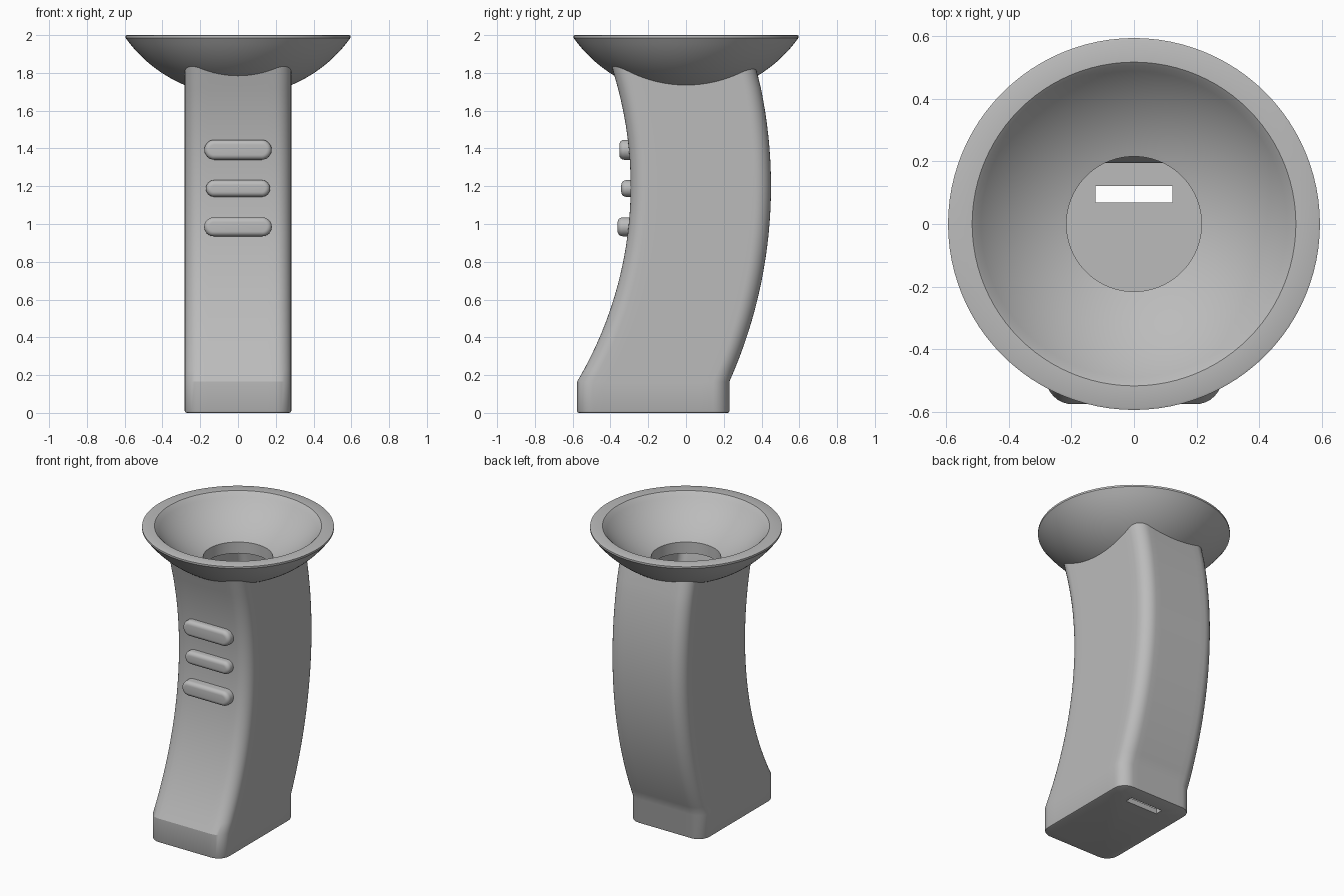
import bpy, bmesh, math

old = bpy.data.objects.get("Cube")
if old:
    bpy.data.objects.remove(old, do_unlink=True)

grey = bpy.data.materials.new("plain grey")
grey.use_nodes = True
COLOUR = (0.5, 0.5, 0.5, 1)
grey.diffuse_color = COLOUR
grey.node_tree.nodes["Principled BSDF"].inputs["Base Color"].default_value = COLOUR


def add_object(name, bm, angle=25):
    bmesh.ops.recalc_face_normals(bm, faces=bm.faces)
    mesh = bpy.data.meshes.new(name)
    bm.to_mesh(mesh)
    bm.free()
    mesh.materials.append(grey)
    obj = bpy.data.objects.new(name, mesh)
    bpy.context.collection.objects.link(obj)
    smooth(obj, angle)
    return obj


def smooth(obj, angle):
    bpy.ops.object.select_all(action="DESELECT")
    obj.select_set(True)
    bpy.context.view_layer.objects.active = obj
    bpy.ops.object.shade_smooth_by_angle(angle=math.radians(angle))


def loft(rings, cyclic=False):
    """Skin a list of equal-sized point rings, capped or joined end to start."""
    bm = bmesh.new()
    loops = [[bm.verts.new(p) for p in ring] for ring in rings]
    pairs = list(zip(loops, loops[1:]))
    if cyclic:
        pairs.append((loops[-1], loops[0]))
    else:
        bm.faces.new(loops[0])
        bm.faces.new(loops[-1])
    n = len(loops[0])
    for a, b in pairs:
        for i in range(n):
            j = (i + 1) % n
            bm.faces.new((a[i], a[j], b[j], b[i]))
    return bm


# Bowl: two concentric spherical surfaces with a flat rim and a central hole
CENTRE_Z, R_OUT, R_IN, HOLE = 2.411, 0.732, 0.659, 0.216


def sphere_z(r, radius):
    return CENTRE_Z - math.sqrt(radius ** 2 - r ** 2)


def arc(r0, r1, radius, steps=16):
    radii = [r0 + (r1 - r0) * i / steps for i in range(steps + 1)]
    return [(r, sphere_z(r, radius)) for r in radii]


profile = arc(HOLE, 0.508, R_IN) + [(0.518, 2.0), (0.588, 2.0), (0.595, 1.997)]
profile += arc(0.595, HOLE, R_OUT)
SIDES = 96
bowl_rings = [[(r * math.cos(math.tau * k / SIDES), r * math.sin(math.tau * k / SIDES), z)
               for k in range(SIDES)] for r, z in profile]
add_object("bowl", loft(bowl_rings, cyclic=True))


# Handle: hollow curved grip with a rounded rectangular section
BASE_TOP, BULGE_Z, WALL = 0.165, 1.2, 0.035


def bend(z, radius):
    d = max(z, BASE_TOP) - BULGE_Z
    return radius - math.sqrt(radius ** 2 - d ** 2)


def front_y(z):
    return -0.293 - bend(z, 2.03)


def back_y(z):
    return 0.45 - bend(z, 2.54)


def section(z, inset, radius=0.085):
    """Rounded rectangle at height z, with points along its straight sides."""
    hx = 0.282 - inset
    y0, y1 = front_y(z) + inset, back_y(z) - inset
    rad = max(radius - inset, 0.02)
    corners = [(hx - rad, y1 - rad), (rad - hx, y1 - rad),
               (rad - hx, y0 + rad), (hx - rad, y0 + rad)]
    pts = []
    for c, (cx, cy) in enumerate(corners):
        for i in range(9):
            a = math.pi / 2 * (c + i / 8)
            pts.append((cx + rad * math.cos(a), cy + rad * math.sin(a), z))
        nx, ny = corners[(c + 1) % 4]
        px, py, _ = pts[-1]
        for i in range(1, 10):
            pts.append((px + (nx - cx) * i / 10, py + (ny - cy) * i / 10, z))
    return pts


def top_ring(inset):
    """End the wall inside the thickness of the bowl."""
    ring = []
    for i, (x, y, z) in enumerate(section(1.8, inset)):
        z = sphere_z(math.hypot(x, y), 0.70)
        x, y, _ = section(z, inset)[i]
        ring.append((x, y, sphere_z(math.hypot(x, y), 0.70)))
    return ring


levels = [BASE_TOP + (1.72 - BASE_TOP) * i / 24 for i in range(25)]
outer = [section(0, 0.01), section(0.003, 0.003), section(0.01, 0)]
outer += [section(z, 0) for z in levels] + [top_ring(0)]
inner = [section(z, WALL) for z in [WALL] + levels] + [top_ring(WALL)]
handle = add_object("handle", loft(outer + inner[::-1]))

# Slot through the floor of the handle
bm = bmesh.new()
bmesh.ops.create_cube(bm, size=1)
bmesh.ops.scale(bm, vec=(0.245, 0.052, 0.2), verts=bm.verts)
bmesh.ops.translate(bm, vec=(0, 0.095, 0), verts=bm.verts)
cutter = add_object("slot_cutter", bm)
cutter.hide_render = True
cut = handle.modifiers.new("slot", "BOOLEAN")
cut.operation, cut.solver, cut.object = "DIFFERENCE", "EXACT", cutter
bpy.context.view_layer.update()
graph = bpy.context.evaluated_depsgraph_get()
cut_mesh = bpy.data.meshes.new_from_object(handle.evaluated_get(graph))
handle.modifiers.clear()
handle.data = cut_mesh
bpy.data.objects.remove(cutter, do_unlink=True)
smooth(handle, 25)


# Buttons: three pill shapes with rounded edges on the front
def button(name, z, half_width, half_height, face_y, fillet=0.026):
    def pill(y, inset):
        r = half_height - inset
        pts = []
        for side in (1, -1):
            for i in range(17):
                a = math.pi * i / 16 - math.pi / 2
                pts.append((side * (half_width - half_height + r * math.cos(a)),
                            y, z + side * r * math.sin(a)))
        return pts

    rings = [pill(-0.27, 0)]
    for i in range(7):
        a = math.pi / 2 * i / 6
        rings.append(pill(face_y + fillet * (1 - math.sin(a)), fillet * (1 - math.cos(a))))
    add_object(name, loft(rings), 40)


button("upper_button", 1.393, 0.178, 0.053, -0.353)
button("middle_button", 1.188, 0.17, 0.044, -0.343)
button("lower_button", 0.985, 0.179, 0.05, -0.362)
